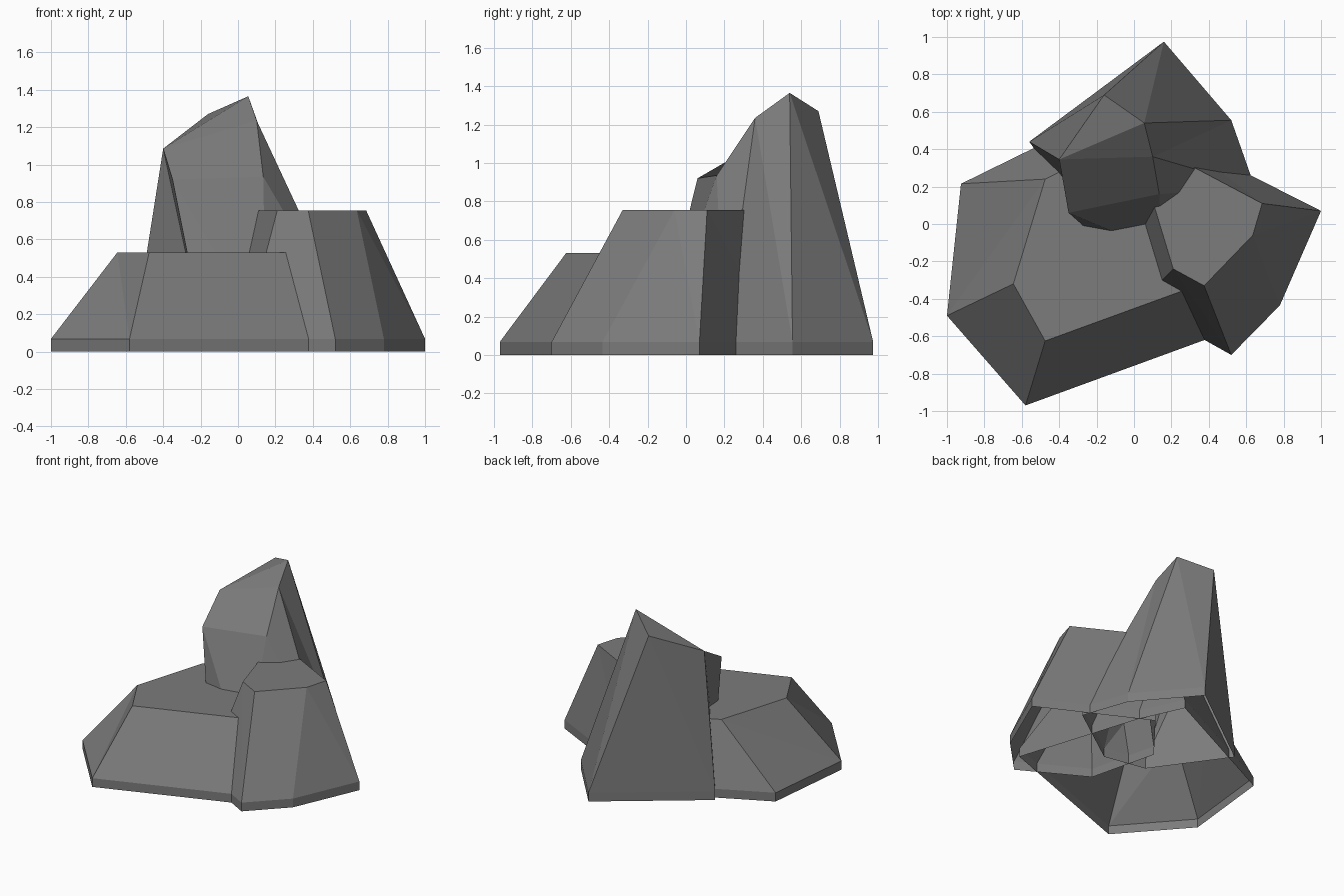
import bpy

if "Cube" in bpy.data.objects:
    bpy.data.objects.remove(bpy.data.objects["Cube"])

stone = bpy.data.materials.new("grey stone")
stone.diffuse_color = (0.2, 0.2, 0.2, 1)
stone.use_nodes = True
stone.node_tree.nodes["Principled BSDF"].inputs["Base Color"].default_value = stone.diffuse_color

SKIRT = 0.068  # height of the short vertical foot


def rock(name, base, top, caps):
    """Open-bottomed rock: vertical foot, sloped triangulated sides, top faces."""
    n = len(base)
    verts = [(x, y, z) for z in (0, SKIRT) for x, y in base] + top
    faces = [[2 * n + i for i in cap] for cap in caps]
    for i in range(n):
        j = (i + 1) % n
        faces.append((i, j, n + j, n + i))
        faces.append((n + i, n + j, 2 * n + i))
        faces.append((n + j, 2 * n + j, 2 * n + i))
    mesh = bpy.data.meshes.new(name)
    mesh.from_pydata(verts, [], faces)
    mesh.materials.append(stone)
    obj = bpy.data.objects.new(name, mesh)
    bpy.context.collection.objects.link(obj)
    return obj


def flat(points, z):
    return [(x, y, z) for x, y in points]


# Low wide rock at front left
rock("low_rock",
     [(-1, -.49), (-.58, -.97), (.61, -.535), (.31, .41), (.155, .745), (-.925, .215)],
     flat([(-.645, -.32), (-.475, -.625), (.37, -.317), (.2, .3), (.1, .52), (-.475, .24)], .53),
     [range(6)])

# Medium flat-topped rock at right
rock("medium_rock",
     [(.52, -.70), (.78, -.435), (1, .07), (.2, .475), (-.1, .1), (.03, -.425)],
     flat([(.375, -.33), (.635, -.06), (.685, .11), (.26, .335), (.08, .19), (.21, -.24)], .755),
     [range(6)])

# Tall pointed rock at back, with a sloped two-part crown
rock("tall_rock",
     [(.15, -.15), (.645, .2), (.52, .555), (.16, .975), (-.56, .44), (-.18, -.09)],
     [(.135, .16, .935), (.10, .36, 1.235), (.055, .54, 1.365),
      (-.16, .69, 1.27), (-.40, .345, 1.085), (-.35, .06, .92)],
     [(0, 1, 4, 5), (1, 2, 4), (2, 3, 4)])
